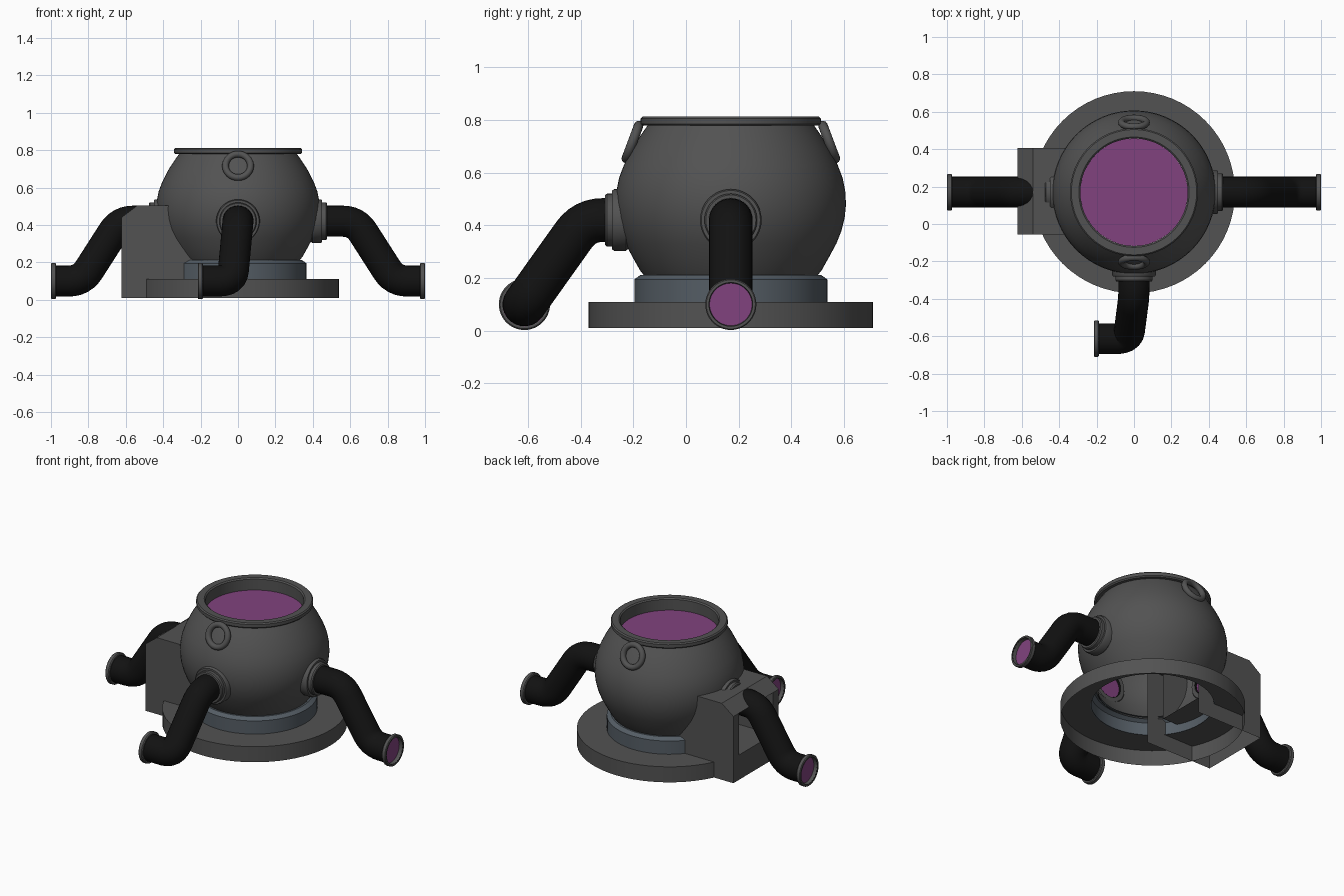
import bpy, bmesh, math
from mathutils import Vector

if "Cube" in bpy.data.objects:
    bpy.data.objects.remove(bpy.data.objects["Cube"])

CY = 0.17          # y of the pot axis
R = 0.083          # pipe radius


def mat(name, c):
    m = bpy.data.materials.new(name)
    m.diffuse_color = (*c, 1)
    m.use_nodes = True
    m.node_tree.nodes["Principled BSDF"].inputs["Base Color"].default_value = m.diffuse_color
    return m


DARK = mat("dark_metal", (0.085, 0.085, 0.085))
STEEL = mat("blue_steel", (0.09, 0.11, 0.13))
BLACK = mat("black_rubber", (0.006, 0.006, 0.006))
PURPLE = mat("purple_liquid", (0.22, 0.055, 0.21))


def finish(name, me, material, angle=35):
    me.materials.clear()
    me.materials.append(material)
    ob = bpy.data.objects.new(name, me)
    bpy.context.collection.objects.link(ob)
    bpy.ops.object.select_all(action='DESELECT')
    ob.select_set(True)
    bpy.context.view_layer.objects.active = ob
    bpy.ops.object.shade_smooth_by_angle(angle=math.radians(angle))
    return ob


def lathe(name, profile, loc, material, axis=(0, 0, 1), n=64):
    """Spin (radius, height) points around an axis."""
    bm = bmesh.new()
    vs = [bm.verts.new((r, 0, h)) for r, h in profile]
    es = [bm.edges.new(p) for p in zip(vs, vs[1:])]
    bmesh.ops.spin(bm, geom=vs + es, cent=(0, 0, 0), axis=(0, 0, 1),
                   angle=2 * math.pi, steps=n)
    bmesh.ops.remove_doubles(bm, verts=bm.verts, dist=1e-5)
    bmesh.ops.recalc_face_normals(bm, faces=bm.faces)
    q = Vector(axis).to_track_quat('Z', 'Y').to_matrix()
    bmesh.ops.transform(bm, matrix=q.to_4x4(), verts=bm.verts)
    me = bpy.data.meshes.new(name)
    bm.to_mesh(me)
    bm.free()
    ob = finish(name, me, material)
    ob.location = loc
    return ob


def disc(name, r, loc, axis=(0, 0, 1)):
    lathe(name, [(0, 0), (r, 0)], loc, PURPLE, axis, 48)


def rounded(pts, cut=0.07, steps=6):
    """Round each inner corner of a path with a quadratic arc."""
    pts = [Vector(p) for p in pts]
    out = [pts[0]]
    for a, b, c in zip(pts, pts[1:], pts[2:]):
        s, e = b + (a - b).normalized() * cut, b + (c - b).normalized() * cut
        for i in range(steps + 1):
            t = i / steps
            out.append(s * (1 - t) ** 2 + b * 2 * t * (1 - t) + e * t * t)
    return out + [pts[-1]]


def pipe(name, pts, out_dir):
    """Bent hose with stepped pot collar, end flange and purple ends."""
    cu = bpy.data.curves.new(name + "_path", 'CURVE')
    cu.dimensions = '3D'
    cu.bevel_depth = R
    cu.bevel_resolution = 10
    sp = cu.splines.new('POLY')
    path = rounded(pts)
    sp.points.add(len(path) - 1)
    for p, v in zip(sp.points, path):
        p.co = (*v, 1)
    tmp = bpy.data.objects.new(name + "_tmp", cu)
    bpy.context.collection.objects.link(tmp)
    bpy.context.view_layer.update()
    me = bpy.data.meshes.new_from_object(
        tmp.evaluated_get(bpy.context.evaluated_depsgraph_get()))
    bpy.data.objects.remove(tmp)
    finish(name, me, BLACK, 50)
    # collar on the pot
    d = Vector(out_dir)
    lathe(name + "_collar", [(R, 0), (.11, 0), (.117, .008), (.117, .052),
          (.112, .06), (.1, .06), (.1, .08), (.095, .087), (R, .087)],
          pts[0], DARK, d, 48)
    disc(name + "_inlet", R, Vector(pts[0]) + d * .015, -d)
    # flange on the open end
    e = Vector(pts[-1])
    d = (e - Vector(pts[-2])).normalized()
    lathe(name + "_flange", [(R, -.028), (.092, -.028), (.097, -.023),
          (.097, -.004), (.093, 0), (R, 0), (R - .003, -.03)], e, DARK, d, 48)
    disc(name + "_outlet", R, e - d * .025, d)


# base plate (open underneath) and blue-grey seat ring
lathe("base", [(.54, .01), (.54, .11), (.358, .11)], (0, CY, 0), DARK)
lathe("seat_ring", [(.358, .11), (.366, .11), (.366, .195), (.342, .212),
                    (.32, .212)], (0, CY, 0), STEEL)

# pot body, rim and liquid
lathe("pot", [(.318, .195), (.345, .23), (.373, .28), (.4, .33), (.42, .38),
              (.432, .43), (.437, .48), (.434, .53), (.424, .58), (.405, .63),
              (.375, .69), (.343, .74), (.315, .78)], (0, CY, 0), DARK)
lathe("rim", [(.305, .778), (.335, .778), (.342, .785), (.342, .805),
              (.335, .812), (.295, .812), (.287, .805), (.287, .73)],
      (0, CY, 0), DARK)
disc("liquid", .287, (0, CY, .735))

# carry rings leaning on the front and back of the pot
for side, s in (("front", -1), ("back", 1)):
    prof = [(.067 + .018 * math.cos(a), .018 * math.sin(a))
            for a in (i * math.pi / 6 for i in range(13))]
    lathe("carry_ring_" + side, prof, (0, CY + s * .373, .716), DARK,
          (0, s * math.cos(.36), math.sin(.36)), 40)

# three hoses
for side, s in (("left", -1), ("right", 1)):
    pipe("hose_" + side, [(s * x, CY, z) for x, z in
         ((.39, .42), (.63, .42), (.835, .1), (1.0, .1))], (s, 0, 0))
pipe("hose_front", [(0, CY - .39, .42), (0, -.385, .42), (-.03, -.613, .1),
                    (-.215, -.613, .1)], (0, -1, 0))

# housing on the left: open below and inside, with a recess for the hose
Y0, Y1, XO, XI = -.055, .407, -.623, -.15
side = [(XI, .01), (XO, .01), (XO, .44), (-.54, .503), (XI, .503)]
bm = bmesh.new()


def face(*co):
    bm.faces.new([bm.verts.new(c) for c in co])


for y in (Y0, Y1):
    face(*[(x, y, z) for x, z in side])
for (xa, za), (xb, zb) in zip(side[2:], side[3:]):
    face((xa, Y0, za), (xb, Y0, zb), (xb, Y1, zb), (xa, Y1, za))
H0, H1, Z0, Z1, XB = Y0 + .058, Y1 - .058, .17, .44, -.22
face((XO, Y0, .01), (XO, Y1, .01), (XO, Y1, Z0), (XO, Y0, Z0))
for a, b in ((Y0, H0), (H1, Y1)):
    face((XO, a, Z0), (XO, b, Z0), (XO, b, Z1), (XO, a, Z1))
for y in (H0, H1):
    face((XO, y, Z0), (XB, y, Z0), (XB, y, .503), (-.54, y, .503), (XO, y, Z1))
face((XO, H0, Z0), (XO, H1, Z0), (XB, H1, Z0), (XB, H0, Z0))
bmesh.ops.remove_doubles(bm, verts=bm.verts, dist=1e-5)
bmesh.ops.recalc_face_normals(bm, faces=bm.faces)
me = bpy.data.meshes.new("hose_housing")
bm.to_mesh(me)
bm.free()
finish("hose_housing", me, DARK, 20)
